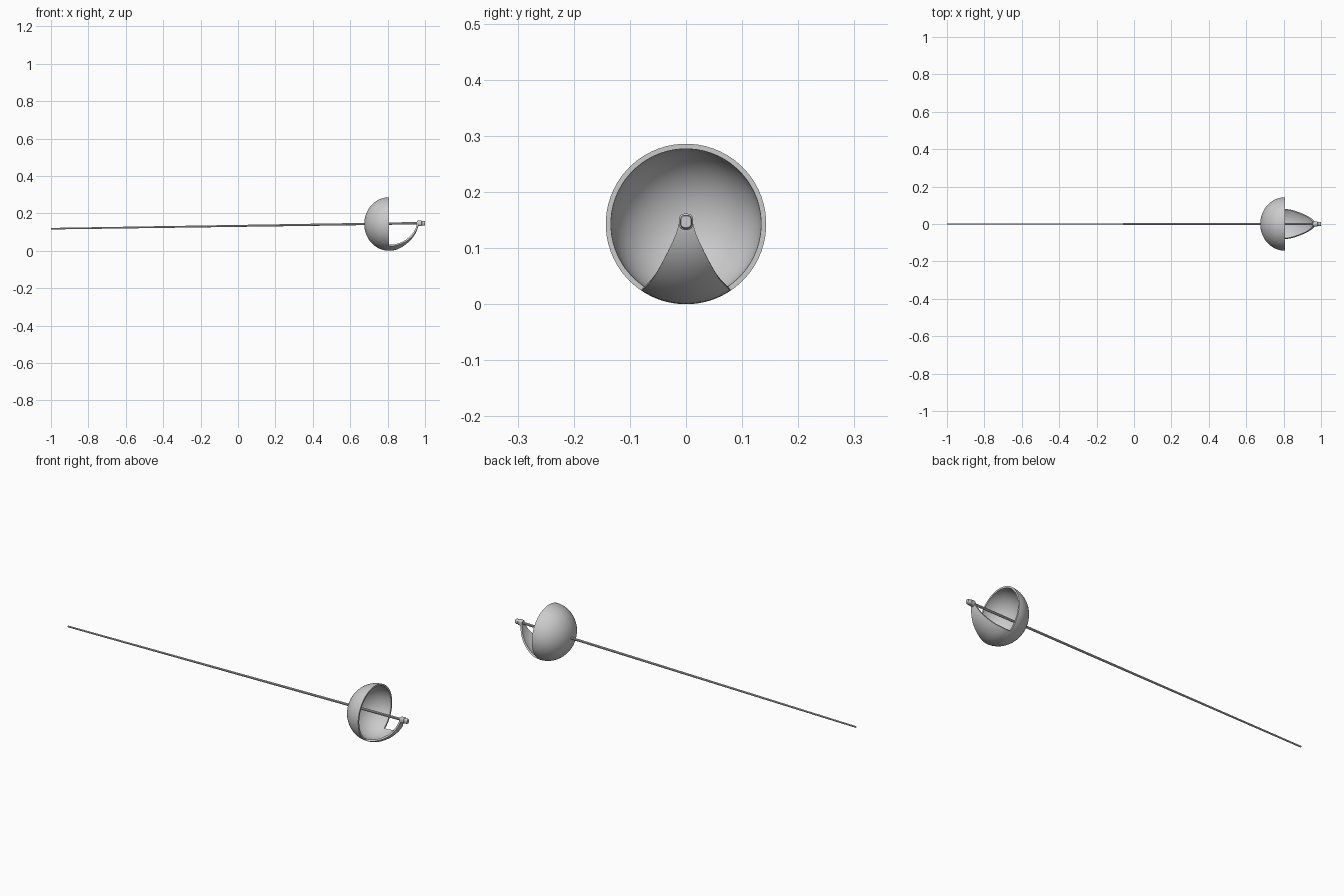
import bpy, bmesh, math
from mathutils import Vector

if "Cube" in bpy.data.objects:
    bpy.data.objects.remove(bpy.data.objects["Cube"])

CZ = 0.143          # height of the bell axis
R = 0.143           # bell rim radius
RIM_X = 0.807
WALL = 0.009


def loft(name, rings, angle=35):
    """Skin a list of equal-length closed rings and cap both ends."""
    bm = bmesh.new()
    rows = [[bm.verts.new(p) for p in ring] for ring in rings]
    n = len(rows[0])
    for a, b in zip(rows, rows[1:]):
        for i in range(n):
            j = (i + 1) % n
            bm.faces.new((a[i], a[j], b[j], b[i]))
    bm.faces.new(rows[0])
    bm.faces.new(rows[-1])
    bmesh.ops.recalc_face_normals(bm, faces=bm.faces)
    mesh = bpy.data.meshes.new(name)
    bm.to_mesh(mesh)
    bm.free()
    ob = bpy.data.objects.new(name, mesh)
    bpy.context.collection.objects.link(ob)
    bpy.ops.object.select_all(action='DESELECT')
    ob.select_set(True)
    bpy.context.view_layer.objects.active = ob
    bpy.ops.object.shade_smooth_by_angle(angle=math.radians(angle))
    return ob


def circle(x, z, ry, rz, n, power=1.0):
    """Ring facing x; power below 1 squares it off."""
    def sp(v):
        return math.copysign(abs(v) ** power, v)
    ring = []
    for i in range(n):
        a = 2 * math.pi * (i + 0.5) / n
        ring.append((x, ry * sp(math.cos(a)), z + rz * sp(math.sin(a))))
    return ring


def smooth_path(pts, steps):
    """Catmull-Rom interpolation."""
    pts = [Vector(p) for p in pts]
    ext = [2 * pts[0] - pts[1]] + pts + [2 * pts[-1] - pts[-2]]
    out = []
    for k in range(len(pts) - 1):
        a, b, c, d = ext[k:k + 4]
        for s in range(steps):
            t = s / steps
            out.append(0.5 * (2 * b + (c - a) * t + (2 * a - 5 * b + 4 * c - d) * t * t
                              + (3 * b - a - 3 * c + d) * t ** 3))
    out.append(pts[-1])
    return out


# Bell guard: outer wall from pole to rim, then inner wall back to the pole
angles = [math.radians(1 + 89 * i / 20) for i in range(21)]
outer = [(RIM_X - 0.132 * math.cos(a), R * math.sin(a)) for a in angles]
inner = [(RIM_X - (0.132 - WALL) * math.cos(a), (R - WALL) * math.sin(a)) for a in reversed(angles)]
loft("bell_guard", [circle(x, CZ, r, r, 64) for x, r in outer + inner])

# Knuckle bow: curved strap (x, z, half width) tapering up to the pommel
stations = [(0.803, 0.0, 0.08), (0.835, 0.003, 0.078), (0.865, 0.014, 0.072),
            (0.90, 0.036, 0.059), (0.93, 0.065, 0.045), (0.95, 0.095, 0.031),
            (0.962, 0.125, 0.018), (0.967, 0.146, 0.012)]
path = smooth_path(stations, 4)
rings = []
for i, p in enumerate(path):
    d = path[min(i + 1, len(path) - 1)] - path[max(i - 1, 0)]
    tangent = Vector((d.x, d.y)).normalized()
    if i == 0:
        tangent = Vector((1, 0))
    nx, nz = -tangent.y, tangent.x       # towards the hand
    ring = []
    for rad, lift, sign in ((R, 0, 1), (R - WALL, WALL, -1)):
        for k in range(17):
            w = p.z * rad / R
            y = sign * w * (k / 8 - 1)
            h = lift + rad - math.sqrt(rad * rad - y * y)
            ring.append((p.x + nx * h, y, p.y + nz * h))
    rings.append(ring)
loft("knuckle_bow", rings)

# Blade with tang running through the bell to the pommel
loft("blade", [circle(-1.0, 0.118, 0.0035, 0.0045, 8),
               circle(0.68, 0.143, 0.005, 0.0065, 8),
               circle(0.97, 0.1475, 0.005, 0.007, 8)])

# Pommel: rounded block with a slightly smaller end cap
loft("pommel", [circle(x, 0.147, 0.0125 * s, 0.0145 * s, 24, 0.7) for x, s in
                ((0.957, 0.85), (0.961, 1.0), (0.981, 1.0), (0.983, 0.85),
                 (0.996, 0.85), (1.0, 0.72))])
